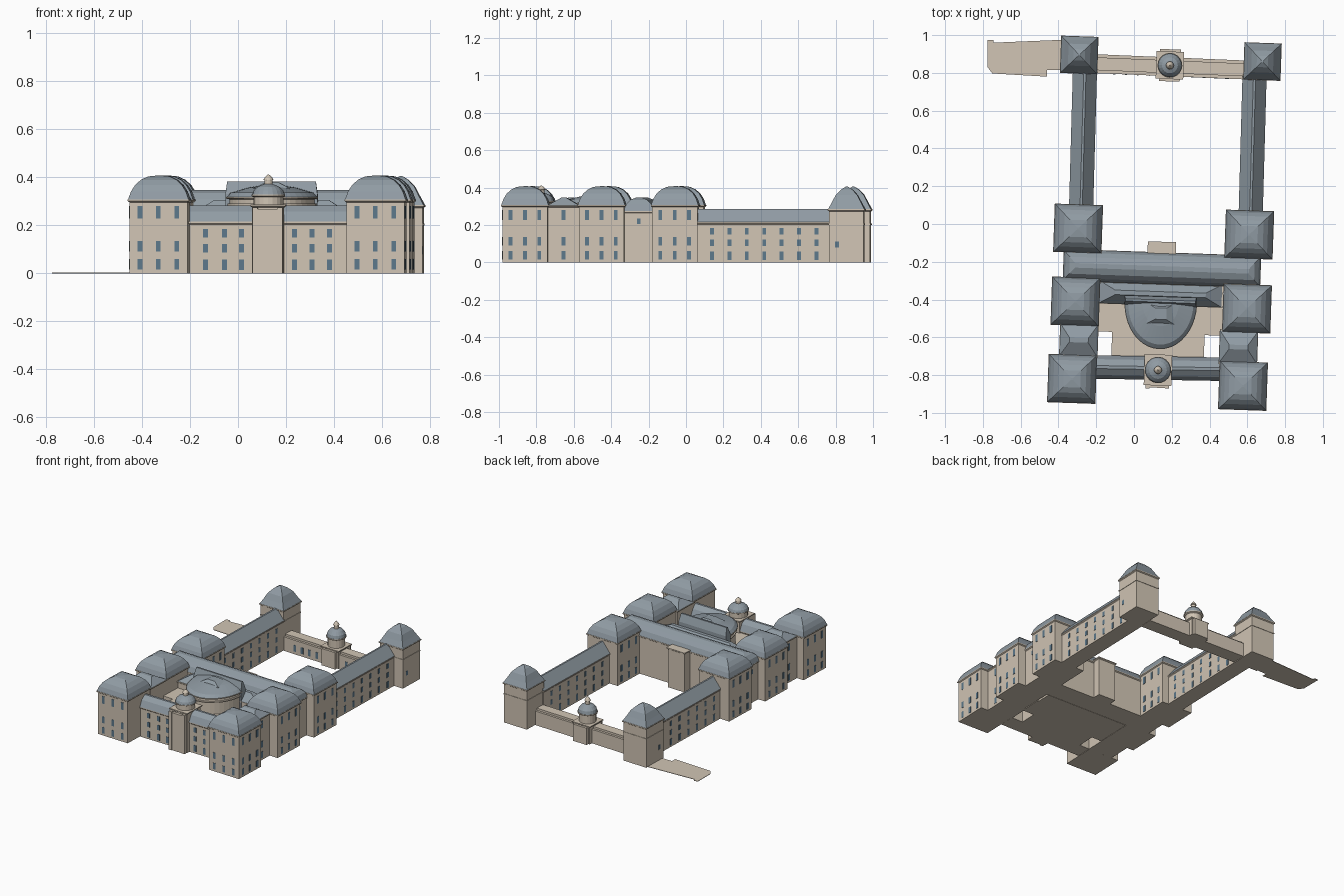
import bpy, bmesh, math
from mathutils import Matrix, Vector

if "Cube" in bpy.data.objects:
    bpy.data.objects.remove(bpy.data.objects["Cube"])


def material(name, rgb):
    m = bpy.data.materials.new(name)
    m.diffuse_color = (*rgb, 1)
    m.use_nodes = True
    m.node_tree.nodes["Principled BSDF"].inputs["Base Color"].default_value = m.diffuse_color
    return m


STONE = material("stone", (0.64, 0.56, 0.46))
SLATE = material("slate", (0.28, 0.33, 0.37))
GLASS = material("glass", (0.11, 0.19, 0.26))
TILT = -2.0   # the whole plan is turned slightly clockwise


def finish(name, bm, c, rot, mat):
    bmesh.ops.remove_doubles(bm, verts=bm.verts, dist=1e-5)
    bmesh.ops.recalc_face_normals(bm, faces=bm.faces)
    me = bpy.data.meshes.new(name)
    bm.to_mesh(me)
    bm.free()
    me.materials.append(mat)
    ob = bpy.data.objects.new(name, me)
    ob.location = (c[0], c[1], 0)
    ob.rotation_euler.z = math.radians(rot)
    bpy.context.collection.objects.link(ob)
    return ob


def skin(name, c, loops, mat, rot=TILT):
    """Join a stack of equal point loops and cap both ends."""
    bm = bmesh.new()
    vs = [[bm.verts.new(p) for p in loop] for loop in loops]
    n = len(vs[0])
    for a, b in zip(vs, vs[1:]):
        for i in range(n):
            j = (i + 1) % n
            bm.faces.new((a[i], a[j], b[j], b[i]))
    bm.faces.new(vs[0])
    bm.faces.new(vs[-1])
    return finish(name, bm, c, rot, mat)


def loft(name, c, rings, mat, rot=TILT):
    """Stack of rectangles given as (half x, half y, z)."""
    return skin(name, c, [[(x * sx, y * sy, z) for sx, sy in
                ((-1, -1), (1, -1), (1, 1), (-1, 1))] for x, y, z in rings], mat, rot)


def turn(name, c, profile, mat, n=20):
    """Round part from (radius, z) points."""
    return skin(name, c, [[(r * math.cos(k * math.tau / n), r * math.sin(k * math.tau / n), z)
                for k in range(n)] for r, z in profile], mat)


def walls(name, c, hx, hy, top, rot=TILT, lip=0.007):
    loft(name, c, [(hx, hy, 0), (hx, hy, top - 0.012), (hx + lip, hy + lip, top - 0.007),
                   (hx + lip, hy + lip, top)], STONE, rot)


def windows(name, c, side, half, cols, rows, rot=TILT, w=0.02):
    """Rows of panes on one facade; side is the facade angle in degrees (0 = +x)."""
    bm = bmesh.new()
    turn_m = Matrix.Rotation(math.radians(side), 4, 'Z')
    for t in cols:
        for z0, z1 in rows:
            m = turn_m @ Matrix.Translation((half, t, (z0 + z1) / 2)) @ \
                Matrix.Diagonal((0.004, w, z1 - z0, 1))
            bmesh.ops.create_cube(bm, size=1, matrix=m)
    finish(name, bm, c, rot, GLASS)


TALL = [(0.015, 0.06), (0.09, 0.135), (0.228, 0.28)]
LOW = [(0.013, 0.058), (0.087, 0.122), (0.15, 0.185)]

# Six large corner pavilions with pillow-shaped roofs
pavilions = [("front_left", -0.328, -0.82, (180, 270)), ("front_right", 0.577, -0.857, (0, 270)),
             ("middle_left", -0.31, -0.41, (180,)), ("middle_right", 0.598, -0.448, (0,)),
             ("court_left", -0.296, -0.024, (180, 0)), ("court_right", 0.61, -0.056, (0, 180))]
for tag, x, y, sides in pavilions:
    walls(tag + "_pavilion", (x, y), 0.121, 0.121, 0.308)
    loft(tag + "_pavilion_roof", (x, y), [(h, h, z) for h, z in
         ((0.126, 0.308), (0.115, 0.34), (0.098, 0.368), (0.074, 0.39), (0.045, 0.404), (0.005, 0.408))], SLATE)
    for s in sides:
        windows(f"{tag}_windows_{s}", (x, y), s, 0.121, (-0.077, 0, 0.077), TALL)

# Two rear towers with steeper bell roofs
for tag, x, y, s in (("rear_left", -0.29, 0.895, 180), ("rear_right", 0.68, 0.86, 0)):
    walls(tag + "_tower", (x, y), 0.092, 0.092, 0.285)
    loft(tag + "_tower_band", (x, y), [(0.095, 0.095, 0.2), (0.095, 0.095, 0.208)], STONE)
    loft(tag + "_tower_roof", (x, y), [(h, h, z) for h, z in
         ((0.097, 0.285), (0.078, 0.32), (0.058, 0.36), (0.03, 0.39), (0.004, 0.406))], SLATE)
    windows(tag + "_tower_window", (x, y), s, 0.092, (-0.05 if s == 0 else 0.05,), [(0.08, 0.112)])

# Long side wings around the court
for tag, x, y in (("left", -0.27, 0.445), ("right", 0.628, 0.42)):
    walls(tag + "_wing", (x, y), 0.06, 0.365, 0.215, -1.6, 0.004)
    loft(tag + "_wing_roof", (x, y), [(0.064, 0.365, 0.215), (0.006, 0.365, 0.287)], SLATE, -1.6)
    for s in (0, 180):
        windows(f"{tag}_wing_windows_{s}", (x, y), s, 0.06,
                [0.093 * k for k in range(-3, 4)], LOW, -1.6)

# Links between front and middle pavilions
for tag, x, y, s in (("left", -0.292, -0.615, 180), ("right", 0.553, -0.652, 0)):
    walls(tag + "_link", (x, y), 0.095, 0.085, 0.305)
    loft(tag + "_link_roof", (x, y), [(0.1, 0.085, 0.305), (0.05, 0.012, 0.347)], SLATE)
    windows(tag + "_link_windows", (x, y), s, 0.095, (0,), TALL)

# Main cross block with rounded roof, and its rear porch
MAIN = (0.148, -0.235)
walls("main_block", MAIN, 0.516, 0.078, 0.275)
loft("main_block_roof", MAIN, [(0.522, 0.083, 0.275), (0.512, 0.068, 0.31),
     (0.49, 0.045, 0.335), (0.46, 0.012, 0.348)], SLATE)
for s in (0, 180):
    windows(f"main_end_window_{s}", MAIN, s, 0.516, (0,), [(0.205, 0.235)])
walls("rear_porch", (0.147, -0.135), 0.068, 0.034, 0.285)

# Inner range and terrace behind the front wing
walls("inner_range", (0.14, -0.37), 0.325, 0.055, 0.25)
loft("inner_range_roof", (0.14, -0.37), [(0.325, 0.06, 0.25), (0.24, 0.012, 0.305)], SLATE)
loft("terrace_upper", (0.14, -0.5), [(0.33, 0.08, 0), (0.33, 0.08, 0.2)], STONE)
loft("terrace_lower", (0.127, -0.64), [(0.245, 0.08, 0), (0.245, 0.08, 0.2)], STONE)

# Half-round assembly hall with banded drum, conical roof, gabled back wall and dormer
HALL = (0.142, -0.42)


def half_round(s, z):
    return [(0.192 * s * math.cos(a), 0.243 * s * math.sin(a), z)
            for a in (math.pi + math.pi * k / 20 for k in range(21))]


skin("hall_drum", HALL, [half_round(s, z) for s, z in
     ((0.93, 0.15), (0.93, 0.28), (0.97, 0.283), (0.97, 0.29), (0.93, 0.292),
      (0.93, 0.308), (1, 0.312), (1, 0.318))], STONE)
skin("hall_roof", HALL, [half_round(s, z) for s, z in
     ((0.99, 0.318), (0.9, 0.336), (0.5, 0.358), (0.1, 0.37))], SLATE)
loft("hall_back_wall", (0.14, -0.408), [(0.192, 0.024, 0.2), (0.192, 0.024, 0.33),
     (0.185, 0.006, 0.383)], SLATE)
loft("hall_dormer", (0.142, -0.475), [(0.075, 0.055, 0.33), (0.075, 0.055, 0.355),
     (0.03, 0.03, 0.378)], SLATE)

# Front wing
FRONT = (0.128, -0.763)
walls("front_wing", FRONT, 0.33, 0.057, 0.215, -1, 0.005)
loft("front_wing_roof", FRONT, [(0.33, 0.062, 0.215), (0.33, 0.042, 0.258), (0.33, 0.008, 0.283)], SLATE, -1)
windows("front_wing_windows", FRONT, 270, 0.057,
        (-0.263, -0.183, -0.113, 0.109, 0.182, 0.255), LOW, -1)

# Front gate pavilion with dome and lantern
GATE = (0.127, -0.773)
walls("front_gate", GATE, 0.066, 0.075, 0.287)
loft("front_gate_porch", (0.124, -0.845), [(0.05, 0.022, 0), (0.05, 0.022, 0.268)], STONE)
for k in (-1, 1):
    loft("front_gate_pier", (0.124 + 0.052 * k, -0.845), [(0.011, 0.026, 0), (0.011, 0.026, 0.275)], STONE)
turn("front_gate_drum", GATE, [(0.062, 0.285), (0.062, 0.318), (0.07, 0.322), (0.07, 0.328)], STONE)
turn("front_gate_dome", GATE, [(0.068, 0.328), (0.062, 0.345), (0.047, 0.36), (0.018, 0.372)], SLATE)
turn("front_gate_lantern", GATE, [(0.017, 0.37), (0.017, 0.388), (0.021, 0.39), (0.015, 0.4), (0.002, 0.412)], STONE, 12)

# Rear screen wall with gallery windows
SCREEN = (0.195, 0.832)
loft("rear_screen", SCREEN, [(0.39, 0.05, 0), (0.39, 0.05, 0.1)], STONE, -2.4)
loft("rear_screen_parapet", SCREEN, [(0.39, 0.034, 0.1), (0.39, 0.034, 0.115)], STONE, -2.4)
windows("rear_screen_windows", SCREEN, 270, 0.05,
        [k * 0.06 for k in range(-5, 6) if abs(k) > 1], [(0.02, 0.065)], -2.4)

# Rear gate pavilion with dome and lantern
REAR = (0.19, 0.84)
walls("rear_gate", REAR, 0.066, 0.066, 0.13)
loft("rear_gate_porch", REAR, [(0.055, 0.085, 0), (0.055, 0.085, 0.12)], STONE)
turn("rear_gate_drum", REAR, [(0.056, 0.13), (0.056, 0.185), (0.066, 0.19), (0.066, 0.198)], STONE)
turn("rear_gate_dome", REAR, [(0.063, 0.198), (0.058, 0.22), (0.042, 0.24), (0.017, 0.25)], SLATE)
turn("rear_gate_lantern", REAR, [(0.016, 0.248), (0.016, 0.272), (0.021, 0.275), (0.014, 0.288), (0.002, 0.302)], STONE, 12)

# Flat paved annex beside the rear left tower
outline = [(-0.775, 0.975), (-0.745, 0.975), (-0.745, 0.96), (-0.38, 0.975), (-0.38, 0.815),
           (-0.46, 0.815), (-0.46, 0.78), (-0.75, 0.797), (-0.775, 0.83)]
skin("paved_annex", (0, 0), [[(x, y, z) for x, y in outline] for z in (0, 0.003)], STONE, 0)
